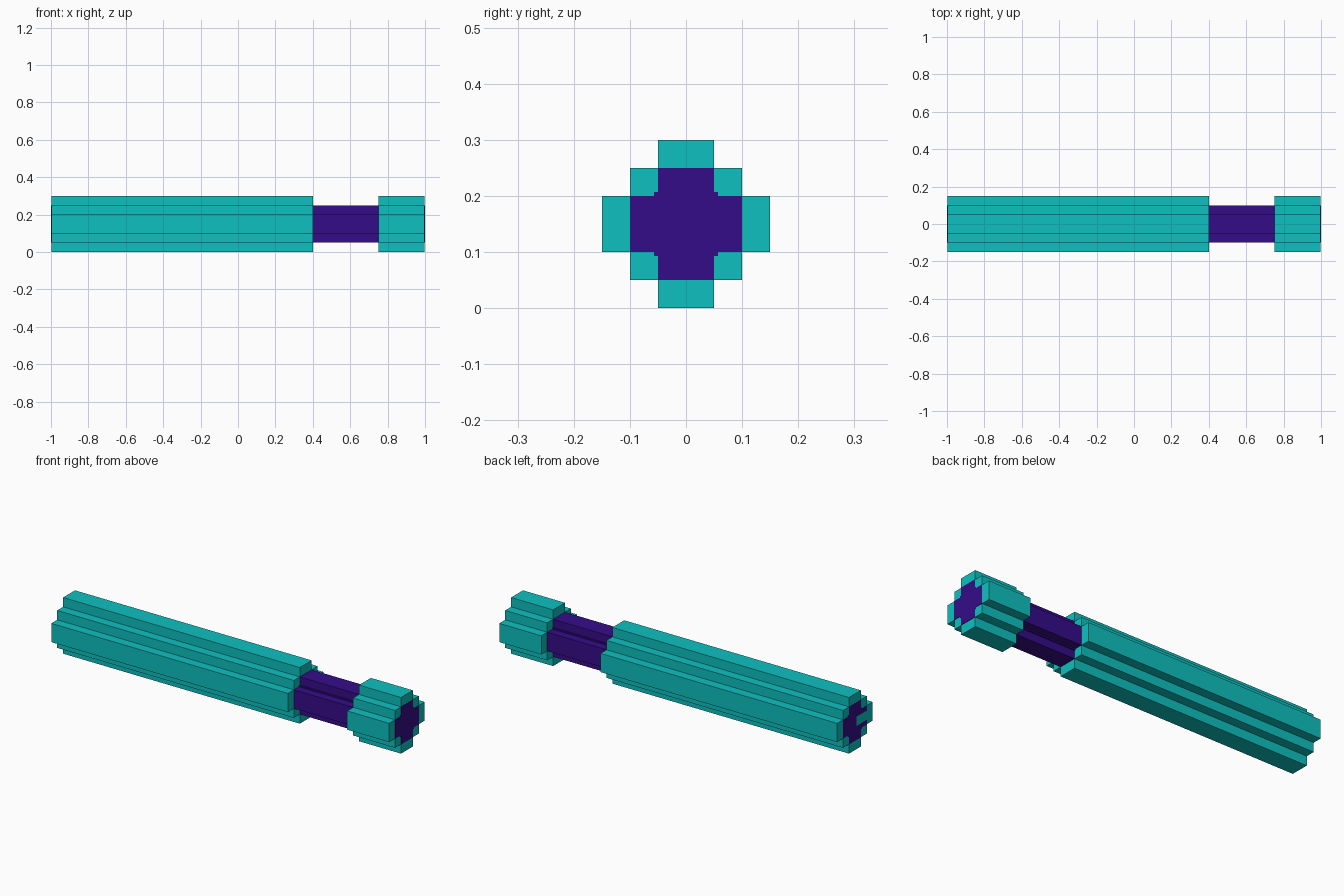
import bpy
import bmesh

cube = bpy.data.objects.get("Cube")
if cube:
    bpy.data.objects.remove(cube, do_unlink=True)

CENTRE_Z = 0.15


def material(name, rgb):
    mat = bpy.data.materials.new(name)
    mat.use_nodes = True
    mat.diffuse_color = (*rgb, 1)
    mat.node_tree.nodes["Principled BSDF"].inputs["Base Color"].default_value = (*rgb, 1)
    return mat


def bar(name, quarter, x0, x1, mat):
    """Extrude a profile along x, mirroring one quarter of it into all four."""
    top = quarter + [(-y, z) for y, z in reversed(quarter)]
    outline = top + [(-y, -z) for y, z in top]
    bm = bmesh.new()
    face = bm.faces.new([bm.verts.new((x0, y, z + CENTRE_Z)) for y, z in outline])
    grown = bmesh.ops.extrude_face_region(bm, geom=[face])["geom"]
    bmesh.ops.translate(bm, vec=(x1 - x0, 0, 0),
                        verts=[v for v in grown if isinstance(v, bmesh.types.BMVert)])
    bmesh.ops.recalc_face_normals(bm, faces=bm.faces)
    mesh = bpy.data.meshes.new(name)
    bm.to_mesh(mesh)
    bm.free()
    mesh.materials.append(mat)
    obj = bpy.data.objects.new(name, mesh)
    bpy.context.collection.objects.link(obj)
    return obj


teal = material("teal", (0.0045, 0.53, 0.53))
purple = material("deep purple", (0.036, 0.0037, 0.25))

# Stepped cross profiles, one quarter each
outer = [(0.15, 0.05), (0.10, 0.05), (0.10, 0.10), (0.05, 0.10), (0.05, 0.15)]
inner = [(0.10, 0.05), (0.057, 0.05), (0.057, 0.057), (0.05, 0.057), (0.05, 0.10)]

# Long grip, short end collar, and the core running through both
bar("long_sleeve", outer, -0.998, 0.40, teal)
bar("end_collar", outer, 0.75, 0.998, teal)
bar("core", inner, -0.999, 1.0, purple)

# Small inlaid mark on the butt end
mark = bar("butt_mark", [(0.045, 0.025)], -1.0, -0.996, teal)
mark.location.y = -0.055
